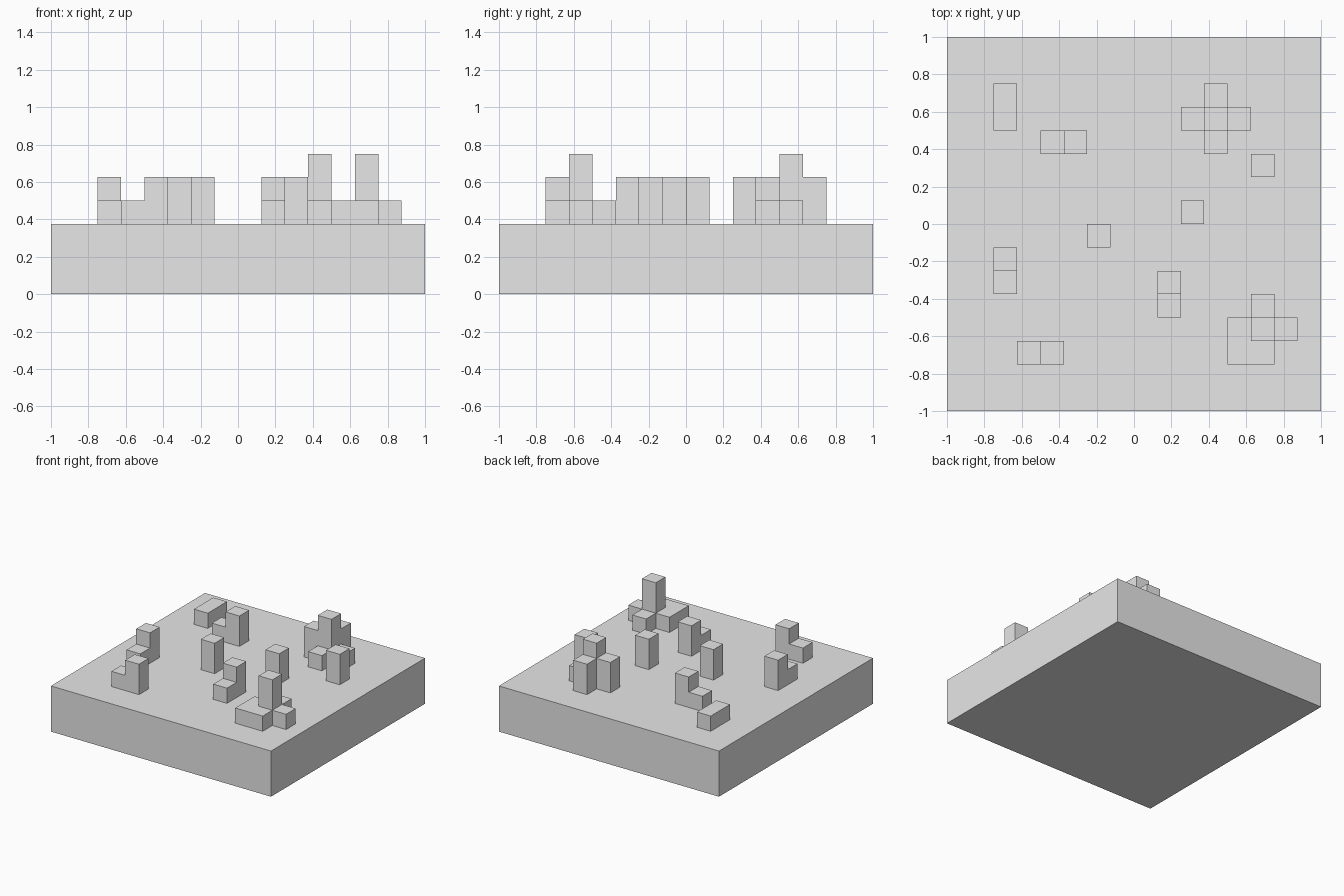
import bpy
import bmesh
from mathutils import Vector

default = bpy.data.objects.get("Cube")
if default:
    bpy.data.objects.remove(default, do_unlink=True)

UNIT = 0.125      # one grid cell
DECK = 3          # slab thickness in cells

grey = bpy.data.materials.new("plain grey")
colour = (0.8, 0.8, 0.8, 1.0)
grey.use_nodes = True
grey.diffuse_color = colour
grey.node_tree.nodes["Principled BSDF"].inputs["Base Color"].default_value = colour


def build(name, boxes):
    """One object made of boxes (x, y, z, width, depth, height) in grid cells."""
    bm = bmesh.new()
    for x, y, z, w, d, h in boxes:
        size = Vector((w, d, h))
        corner = Vector((x, y, z))
        new = bmesh.ops.create_cube(bm, size=1)["verts"]
        for v in new:
            v.co = (corner + (v.co + Vector((0.5, 0.5, 0.5))) * size) * UNIT
    mesh = bpy.data.meshes.new(name)
    bm.to_mesh(mesh)
    bm.free()
    mesh.materials.append(grey)
    obj = bpy.data.objects.new(name, mesh)
    bpy.context.collection.objects.link(obj)


def pillar(x, y, height=2):
    """A one-cell column standing on the slab."""
    return (x, y, DECK, 1, 1, height)


def step(low, tall):
    """A low cell beside a taller one."""
    return [pillar(*low, 1), pillar(*tall)]


# Thick square slab
build("ground_slab", [(-8, -8, 0, 16, 16, DECK)])

# Single pillars and the long low block
build("centre_pillar", [pillar(-2, -1)])
build("inner_left_pillar", [pillar(2, 0)])
build("outer_left_pillar", [pillar(5, 2)])
build("long_low_block", [(-6, 4, DECK, 1, 2, 1)])

# Two-cell stepped blocks
build("back_step", step((-4, 3), (-3, 3)))
build("side_step", step((-6, -3), (-6, -2)))
build("front_step", step((-5, -6), (-4, -6)))
build("middle_step", step((1, -4), (1, -3)))

# Cross-shaped cluster: tall core, arms of two heights
build("cross_cluster", [pillar(3, 4, 3), pillar(2, 4, 2), pillar(3, 5, 2),
                        pillar(4, 4, 1), pillar(3, 3, 1)])

# Tower on a square plinth with two low side blocks
build("tower_cluster", [(4, -6, DECK, 2, 2, 1), (5, -5, DECK + 1, 1, 1, 2),
                        pillar(6, -5, 1), pillar(5, -4, 1)])
